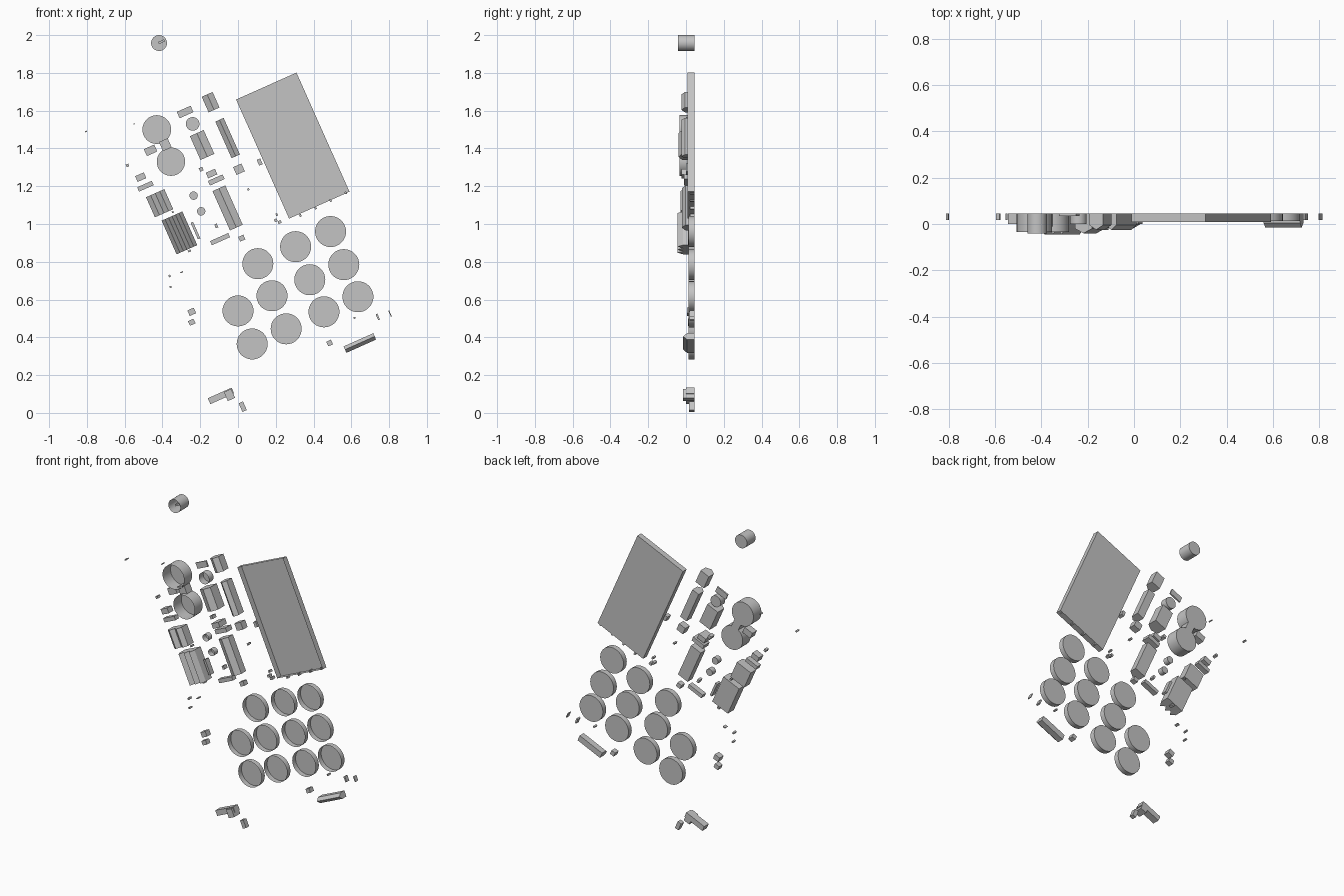
import bpy, bmesh, math
from mathutils import Matrix, Vector

BACK = 0.045                  # shared flat back plane
ANGLE = math.radians(24)      # the layout grid is turned by this much

grey = bpy.data.materials.new("plain_grey")
grey.diffuse_color = (0.55, 0.55, 0.55, 1)


def finish(name, bm, x, z, angle):
    """Turn a mesh built around the origin into a placed object."""
    bmesh.ops.recalc_face_normals(bm, faces=bm.faces)
    bm.transform(Matrix.Translation((x, 0, z)) @ Matrix.Rotation(-angle, 4, 'Y'))
    mesh = bpy.data.meshes.new(name)
    bm.to_mesh(mesh)
    bm.free()
    mesh.materials.append(grey)
    ob = bpy.data.objects.new(name, mesh)
    bpy.context.collection.objects.link(ob)
    return ob


def block(name, x, z, w, l, front, ridges=0, slope=0.02):
    """Box on the back plane; ridges > 0 gives it a pitched front along its length."""
    angle = ANGLE
    if w > l:
        w, l, angle = l, w, ANGLE + math.pi / 2
    prof = [(-w / 2, BACK)]
    if ridges:
        n = 2 * ridges
        prof += [(-w / 2 + w * i / n, front + (0 if i % 2 else slope)) for i in range(n + 1)]
    else:
        prof += [(-w / 2, front), (w / 2, front)]
    prof.append((w / 2, BACK))
    bm = bmesh.new()
    face = bm.faces.new([bm.verts.new((u, y, -l / 2)) for u, y in prof])
    ext = bmesh.ops.extrude_face_region(bm, geom=[face], use_keep_orig=True)
    bmesh.ops.translate(bm, vec=Vector((0, 0, l)),
                        verts=[g for g in ext["geom"] if isinstance(g, bmesh.types.BMVert)])
    return finish(name, bm, x, z, angle)


def cup(name, x, z, r, front):
    """Round shell, open at the front and closed at the back."""
    bm = bmesh.new()
    ring = bmesh.ops.create_cone(bm, cap_ends=True, segments=36, radius1=r, radius2=r,
                                 depth=BACK - front)
    bmesh.ops.rotate(bm, verts=ring["verts"], matrix=Matrix.Rotation(math.pi / 2, 3, 'X'))
    bmesh.ops.translate(bm, verts=ring["verts"], vec=(0, (BACK + front) / 2, 0))
    lid = [f for f in bm.faces if len(f.verts) > 4 and f.calc_center_median().y < (BACK + front) / 2]
    bmesh.ops.delete(bm, geom=lid, context='FACES_ONLY')
    return finish(name, bm, x, z, 0)


# Large tray, open at the front
bm = bmesh.new()
bmesh.ops.create_cube(bm, size=1)
bmesh.ops.scale(bm, vec=(0.35, BACK - 0.008, 0.69), verts=bm.verts)
bmesh.ops.translate(bm, vec=(0, (BACK + 0.008) / 2, 0), verts=bm.verts)
bmesh.ops.delete(bm, geom=[f for f in bm.faces if f.normal.y < -0.5], context='FACES_ONLY')
finish("large_tray", bm, 0.29, 1.415, ANGLE)
for i in range(4):
    block("tray_tab", 0.33 + 0.08 * i, 1.045 + 0.04 * i, 0.01, 0.014, 0.02)

# Field of shallow round tanks
for x, z in [(0.49, 0.96), (0.305, 0.88), (0.105, 0.79), (0.56, 0.785), (0.38, 0.705),
             (0.18, 0.62), (0, 0.54), (0.635, 0.615), (0.455, 0.535), (0.255, 0.445),
             (0.075, 0.365)]:
    cup("shallow_tank", x, z, 0.082, 0.012)

# Tall round tanks and small drums
cup("tall_tank", -0.43, 1.50, 0.076, -0.035)
cup("tall_tank", -0.355, 1.33, 0.075, -0.035)
cup("drum", -0.24, 1.53, 0.036, 0.0)
cup("small_drum", -0.235, 1.15, 0.022, 0.01)
cup("small_drum", -0.195, 1.067, 0.022, 0.01)
cup("far_tank", -0.418, 1.958, 0.042, -0.042)
block("far_tank_vane", -0.405, 1.965, 0.035, 0.012, -0.03)

# Pitched halls: x, z, width, length, front, ridges
for x, z, w, l, f, n in [
        (-0.145, 1.645, 0.063, 0.09, -0.025, 1), (-0.055, 1.455, 0.048, 0.212, -0.025, 1),
        (-0.19, 1.418, 0.08, 0.138, -0.04, 1), (-0.055, 1.085, 0.074, 0.228, -0.022, 1),
        (-0.415, 1.11, 0.106, 0.116, -0.03, 2), (0.645, 0.37, 0.172, 0.037, -0.015, 1)]:
    block("pitched_hall", x, z, w, l, f, n)
block("ridged_hall", -0.31, 0.953, 0.12, 0.195, -0.045, 3, 0.03)

# Sheds and low flat blocks: x, z, width, length, front
SHEDS = [
    (-0.28, 1.593, 0.08, 0.037, 0.035), (-0.463, 1.39, 0.06, 0.04, 0.0),
    (-0.385, 1.42, 0.05, 0.053, -0.01), (0.005, 1.29, 0.048, 0.045, 0.0),
    (0.115, 1.328, 0.02, 0.033, 0.01), (-0.195, 1.29, 0.02, 0.02, 0.01),
    (-0.14, 1.267, 0.053, 0.032, -0.025), (-0.115, 1.233, 0.085, 0.027, -0.01),
    (-0.225, 0.965, 0.014, 0.095, 0.01), (-0.515, 1.248, 0.05, 0.033, 0.0),
    (-0.49, 1.2, 0.085, 0.025, 0.01), (-0.095, 0.92, 0.105, 0.024, 0.01),
    (0.02, 0.925, 0.03, 0.027, 0.01), (-0.115, 0.99, 0.014, 0.022, 0.015),
    (0.485, 0.37, 0.027, 0.027, 0.01), (-0.245, 0.535, 0.037, 0.032, 0.005),
    (-0.245, 0.48, 0.032, 0.027, 0.01), (-0.09, 0.09, 0.138, 0.034, 0.0),
    (-0.045, 0.095, 0.042, 0.052, -0.015), (0.025, 0.033, 0.025, 0.05, 0.015)]
for x, z, w, l, f in SHEDS:
    block("shed", x, z, w, l, f)

# Scattered tiny huts: x, z, width, length
for x, z, w, l in [
        (-0.585, 1.31, 0.015, 0.015), (0.055, 1.183, 0.011, 0.011), (0.2, 1.02, 0.015, 0.015),
        (0.22, 1.01, 0.018, 0.016), (0.205, 1.05, 0.01, 0.014), (-0.345, 1.063, 0.01, 0.01),
        (0.74, 0.508, 0.01, 0.034), (0.805, 0.526, 0.005, 0.034), (0.617, 0.503, 0.01, 0.01),
        (-0.362, 0.725, 0.01, 0.012), (-0.298, 0.745, 0.016, 0.006),
        (-0.357, 0.667, 0.01, 0.01), (-0.257, 0.857, 0.016, 0.011),
        (-0.805, 1.49, 0.01, 0.007), (-0.55, 1.53, 0.006, 0.006)]:
    block("tiny_hut", x, z, w, l, 0.018)

# Smooth the round walls, keep every edge sharp
for ob in bpy.data.objects:
    if "tank" in ob.name or "drum" in ob.name:
        ob.select_set(True)
        bpy.context.view_layer.objects.active = ob
bpy.ops.object.shade_smooth_by_angle(angle=math.radians(30))
